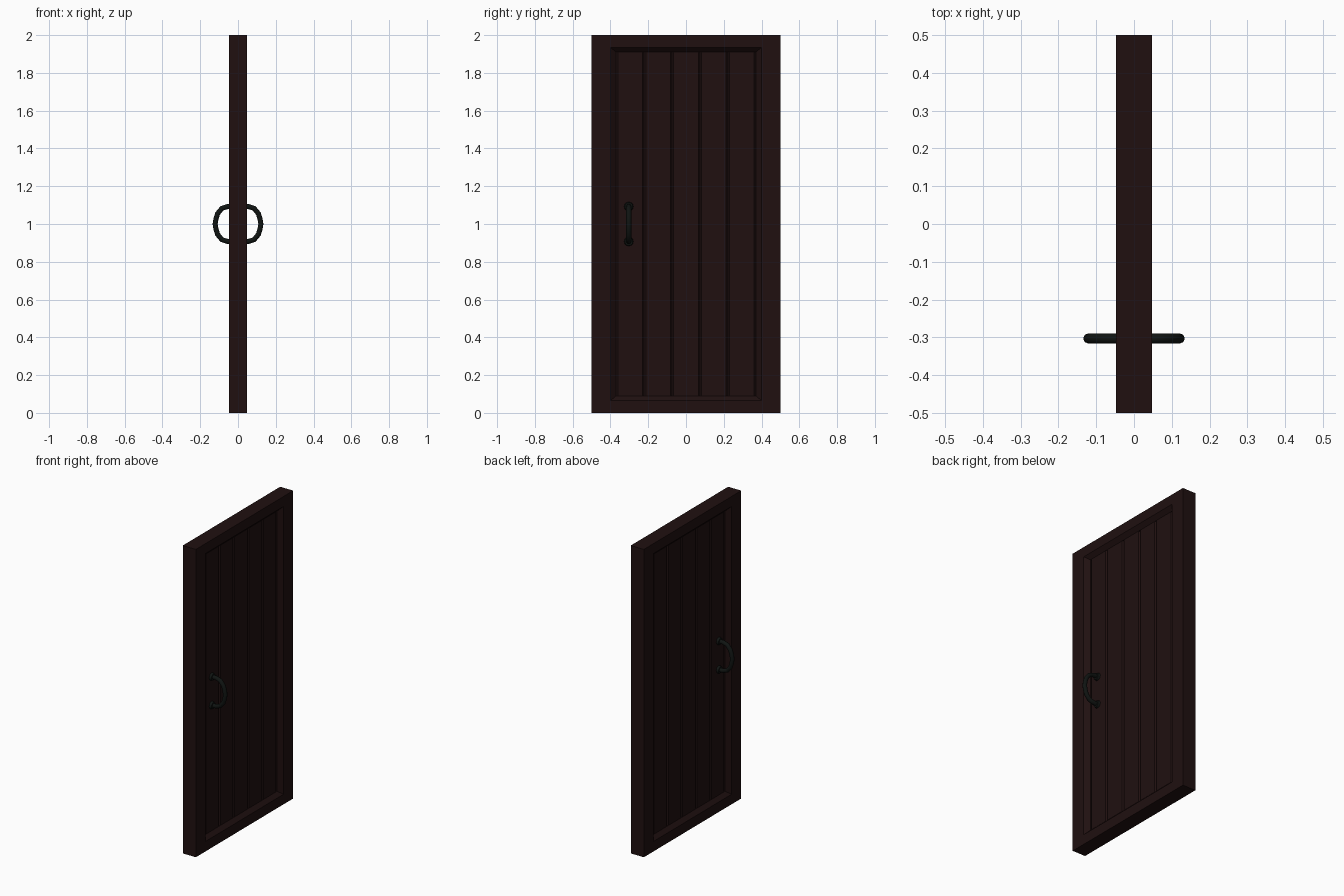
import bpy, bmesh
from math import radians
from mathutils import Vector

if "Cube" in bpy.data.objects:
    bpy.data.objects.remove(bpy.data.objects["Cube"])


def material(name, rgb):
    m = bpy.data.materials.new(name)
    m.diffuse_color = (*rgb, 1)
    m.use_nodes = True
    m.node_tree.nodes["Principled BSDF"].inputs["Base Color"].default_value = m.diffuse_color
    return m


wood = material("dark_wood", (0.014, 0.005, 0.005))
iron = material("black_iron", (0.005, 0.007, 0.006))


def finish(bm, name, mat, smooth=False):
    bmesh.ops.recalc_face_normals(bm, faces=bm.faces)
    me = bpy.data.meshes.new(name)
    bm.to_mesh(me)
    bm.free()
    me.materials.append(mat)
    ob = bpy.data.objects.new(name, me)
    bpy.context.collection.objects.link(ob)
    if smooth:
        bpy.context.view_layer.objects.active = ob
        ob.select_set(True)
        bpy.ops.object.shade_smooth_by_angle(angle=radians(40))
        ob.select_set(False)
    return ob


def skin(bm, rings, closed):
    # join consecutive vertex rings with quads
    n, count = len(rings[0]), len(rings)
    for i in range(count if closed else count - 1):
        a, b = rings[i], rings[(i + 1) % count]
        for j in range(n):
            k = (j + 1) % n
            bm.faces.new((a[j], a[k], b[k], b[j]))


# frame: rectangular loops with a chamfered inner edge on both faces
T, P = 0.047, 0.022
half = [(0.5, 1.0, T), (0.40, 0.935, T), (0.37, 0.91, P)]
loops = half + [(w, h, -x) for w, h, x in reversed(half)]
bm = bmesh.new()
rings = [[bm.verts.new((x, sy * w, 1 + sz * h))
          for sy, sz in ((-1, -1), (1, -1), (1, 1), (-1, 1))]
         for w, h, x in loops]
skin(bm, rings, True)
finish(bm, "door_frame", wood)

# five vertical planks with V-grooves between them
W = 0.148
for i in range(5):
    bm = bmesh.new()
    bmesh.ops.create_cube(bm, size=1)
    bmesh.ops.scale(bm, vec=(2 * P, W, 1.83), verts=bm.verts)
    bmesh.ops.translate(bm, vec=(0, (i - 2) * W, 1), verts=bm.verts)
    upright = [e for e in bm.edges
               if abs(e.verts[0].co.z - e.verts[1].co.z) > 1]
    bmesh.ops.bevel(bm, geom=upright, offset=0.009, segments=1, affect='EDGES')
    finish(bm, f"plank_{i + 1}", wood)

# pull handle and round base plates on each face
HY, HZ, R = -0.303, 0.0925, 0.0135
upper = [(0.015, HZ), (0.055, HZ), (0.085, 0.083), (0.108, 0.055), (0.117, 0.025)]
profile = upper + [(0.121, 0)] + [(x, -z) for x, z in reversed(upper)]
for side, label in ((1, "right"), (-1, "left")):
    cu = bpy.data.curves.new("handle_path", 'CURVE')
    cu.dimensions = '3D'
    cu.bevel_depth = R
    cu.bevel_resolution = 2
    sp = cu.splines.new('POLY')
    sp.points.add(len(profile) - 1)
    for p, (x, z) in zip(sp.points, profile):
        p.co = (side * x, HY, 1 + z, 1)
    sp.use_smooth = True
    cu.materials.append(iron)
    ob = bpy.data.objects.new(f"handle_{label}", cu)
    bpy.context.collection.objects.link(ob)
    for sz in (-1, 1):
        bm = bmesh.new()
        bmesh.ops.create_cone(bm, cap_ends=True, segments=12,
                              radius1=0.025, radius2=0.021, depth=0.016)
        q = Vector((0, 0, 1)).rotation_difference(Vector((side, 0, 0)))
        bmesh.ops.rotate(bm, matrix=q.to_matrix(), verts=bm.verts)
        bmesh.ops.translate(bm, vec=(side * 0.028, HY, 1 + sz * HZ), verts=bm.verts)
        finish(bm, f"handle_base_{label}_{'top' if sz > 0 else 'bottom'}", iron, True)
